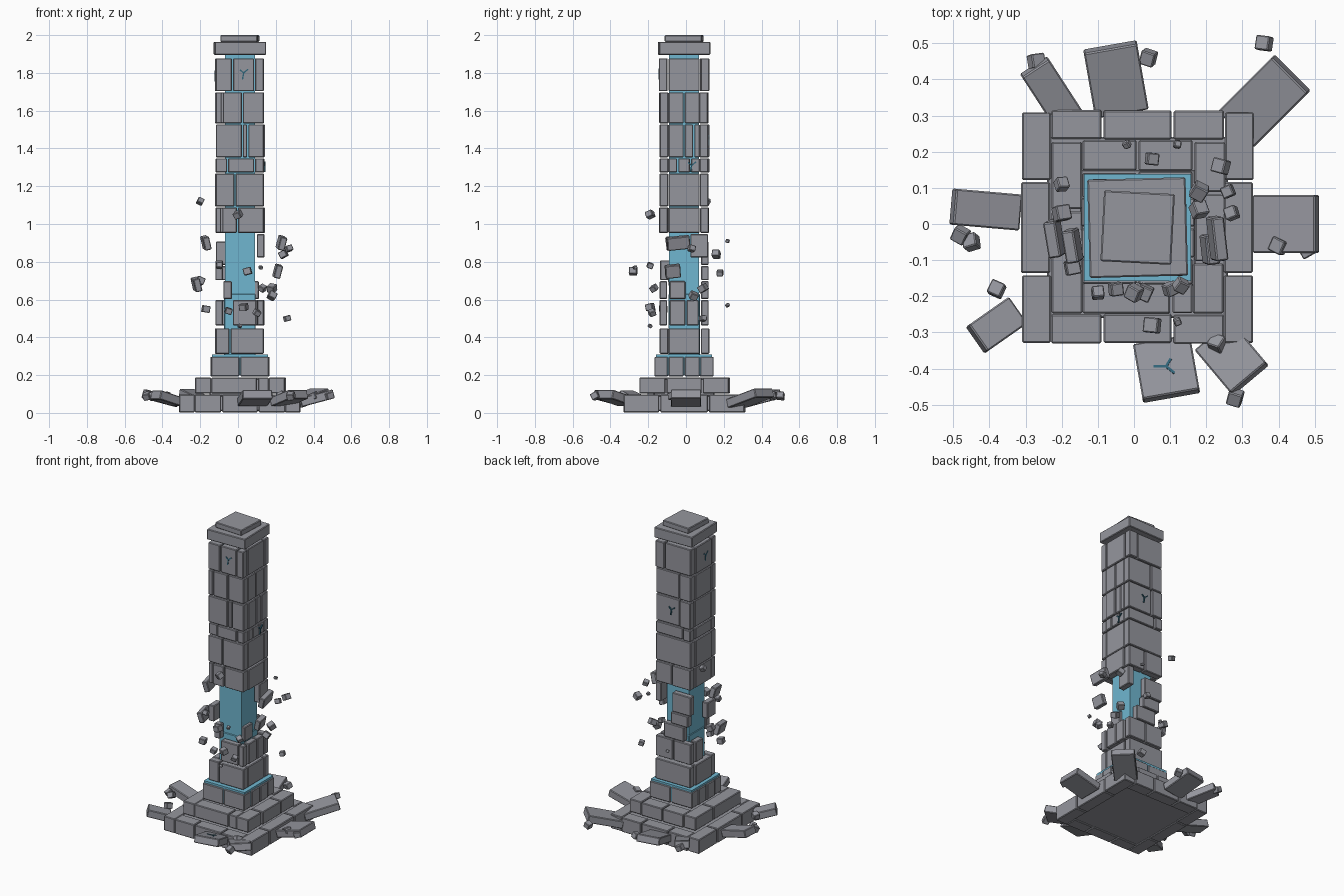
import bpy, bmesh, random
from math import radians
from mathutils import Matrix, Vector, Euler

random.seed(4)
if "Cube" in bpy.data.objects:
    bpy.data.objects.remove(bpy.data.objects["Cube"])

CENTER = Vector((0.01, -0.01, 0))
HALF = 0.13
SIDES = ("front", "left", "back", "right")


def material(name, rgb):
    m = bpy.data.materials.new(name)
    m.use_nodes = True
    m.diffuse_color = (*rgb, 1)
    m.node_tree.nodes["Principled BSDF"].inputs["Base Color"].default_value = (*rgb, 1)
    return m


STONE = material("grey stone", (0.3, 0.305, 0.34))
GLOW = material("blue core", (0.16, 0.47, 0.63))
CRACK = material("dark teal crack", (0.03, 0.13, 0.19))


def add_object(name, bm, mat, place, turn):
    mesh = bpy.data.meshes.new(name)
    bm.to_mesh(mesh)
    bm.free()
    mesh.materials.append(mat)
    ob = bpy.data.objects.new(name, mesh)
    bpy.context.collection.objects.link(ob)
    ob.location = place
    ob.rotation_euler = [radians(angle) for angle in turn]
    return ob


def box(name, place, size, mat=STONE, turn=(0, 0, 0), bevel=0.004):
    bm = bmesh.new()
    bmesh.ops.create_cube(bm, size=1, matrix=Matrix.Diagonal((*size, 1)))
    ob = add_object(name, bm, mat, place, turn)
    if bevel:
        mod = ob.modifiers.new("worn edges", "BEVEL")
        mod.width = bevel
        mod.segments = 1


def pillar(name, half, bottom, top, mat=STONE, twist=0, bevel=0.004):
    """Square block standing on the tower axis."""
    place = CENTER + Vector((0, 0, (bottom + top) / 2))
    box(name, place, (half * 2, half * 2, top - bottom), mat, (0, 0, twist), bevel)


def block(name, side, low, high, half, depth, bottom, top, gap=0.003):
    """Block on one side of the tower; low and high run along x or y."""
    middle = (low + high) / 2
    out = half - depth / 2
    x, y = {"front": (middle, -out), "back": (middle, out),
            "left": (out, middle), "right": (-out, middle)}[side]
    length = high - low - gap * 2
    size = (length, depth) if side in ("front", "back") else (depth, length)
    place = CENTER + Vector((x, y, (bottom + top) / 2))
    box(f"{name}_{side}", place, (*size, top - bottom - gap * 2))


def row(name, side, reach, cuts, half, depth, bottom, top):
    """Row of blocks split at cuts, which are fractions of the row."""
    ends = [-reach] + [reach * (cut * 2 - 1) for cut in cuts] + [reach]
    for low, high in zip(ends, ends[1:]):
        worn = half + random.uniform(-0.004, 0.004)
        block(name, side, low, high, worn, depth, bottom, top)


def ring(name, cuts, half, depth, bottom, top, whole):
    """Four rows; the sides named in whole run over the corners."""
    for side, side_cuts in zip(SIDES, cuts):
        reach = half if side in whole else half - depth
        row(name, side, reach, side_cuts, half, depth, bottom, top)


# Stepped base
thirds = (0.3, 0.7)
pillar("base_fill", 0.25, 0.01, 0.09)
pillar("second_fill", 0.16, 0.09, 0.18)
ring("base_step", [thirds] * 4, 0.322, 0.08, 0, 0.1, ("left", "right"))
ring("second_step", [[0.8], thirds, [0.5], [0.6]], 0.24, 0.085, 0.1, 0.19, ("left", "right"))
ring("third_step", [[0.5]] * 4, 0.155, 0.07, 0.19, 0.3, ("front", "back"))

# Glowing core
pillar("core_foot", 0.148, 0.2, 0.31, GLOW, bevel=0)
pillar("core_lower", 0.083, 0.3, 0.63, GLOW)
pillar("core_upper", 0.08, 0.63, 1.91, GLOW, bevel=0)

# Shaft courses: bottom, top and the front and left cuts
courses = [
    (0.31, 0.45, thirds[:1], ()), (0.95, 1.09, (0.13, 0.45), ()),
    (1.09, 1.27, (0.4,), ()), (1.27, 1.35, (0.25, 0.8), thirds),
    (1.35, 1.53, (0.55, 0.66), (0.5, 0.8)), (1.53, 1.7, (0.14, 0.55), (0.5,)),
    (1.7, 1.88, (0.35, 0.8), ()),
]
for bottom, top, front, left in courses:
    back = sorted(random.uniform(0.2, 0.8) for _ in front[1:])
    ring("course", (front, left, back, ()), HALF, 0.045, bottom, top, ("front", "back"))

# Broken middle: side, extent along it, bottom and top
broken = [
    ("front", -0.04, 0.09, 0.46, 0.6), ("front", 0.09, HALF, 0.46, 0.6),
    ("left", -0.08, 0.01, 0.46, 0.6), ("left", 0.01, 0.08, 0.46, 0.6),
    ("back", -HALF, 0, 0.46, 0.6), ("back", 0, HALF, 0.46, 0.6),
    ("right", 0, 0.08, 0.46, 0.6), ("front", -0.09, -0.04, 0.6, 0.7),
    ("back", -0.08, 0.07, 0.6, 0.7), ("right", -HALF, -0.04, 0.7, 0.81),
    ("back", -0.11, 0.02, 0.7, 0.78), ("back", -HALF, 0.01, 0.78, 0.91),
    ("left", 0.03, HALF, 0.82, 0.95),
]
for side, low, high, bottom, top in broken:
    block("broken_block", side, low, high, HALF, 0.04, bottom, top)
block("thin_block", "left", -0.08, 0.01, 0.1, 0.03, 0.6, 0.7)

# Cap
pillar("cap", 0.136, 1.896, 1.964, twist=1.5)
pillar("cap_top", 0.098, 1.964, 2, twist=-3)

# Fallen slabs leaning outward, each with rubble by its tip: x, y, length, width, heading
slabs = [
    (0.36, 0.34, 0.22, 0.14, 45), (0.42, 0, 0.18, 0.16, 0), (-0.05, 0.4, 0.19, 0.15, 100),
    (-0.22, 0.35, 0.21, 0.09, 123), (-0.41, 0.04, 0.19, 0.1, 175),
    (-0.38, -0.28, 0.14, 0.09, 215), (0.09, -0.4, 0.16, 0.16, 280), (0.27, -0.37, 0.16, 0.13, 310),
]
for x, y, length, width, heading in slabs:
    box("fallen_slab", (x, y, 0.078), (length, width, 0.048), turn=(0, -15, heading))


def rubble(name, place, size):
    turn = [random.uniform(-30, 30) for _ in range(3)]
    box(name, place, (size, size, size * 0.9), turn=turn, bevel=0.003)


ground = [(-0.27, 0.45), (0.04, 0.46), (0.36, 0.5), (-0.48, -0.03), (-0.45, -0.05),
          (-0.38, -0.18), (0.28, -0.48), (0.23, -0.33), (0.4, -0.06), (0.48, -0.07)]
for x, y in ground:
    rubble("ground_rubble", (x, y, 0.09), 0.04)

# Floating chunks and rubble around the break
chunks = [(0.23, -0.04, 0.9, 0.12), (0.21, -0.07, 0.75, 0.08),
          (-0.17, -0.06, 0.9, 0.09), (-0.22, -0.04, 0.68, 0.1)]
for x, y, z, length in chunks:
    tilt = 14 if x > 0 else -14
    box("floating_chunk", (x, y, z), (0.035, length, 0.07), turn=(6, tilt, 8))

floating = [
    (0.05, 0.18, 0.74), (0.05, -0.28, 0.75), (0.26, 0.09, 0.5), (0.24, 0.16, 0.84),
    (0.27, 0.03, 0.87), (-0.2, 0.11, 1.12), (-0.2, 0.03, 0.7), (0.03, -0.19, 0.56),
    (0.1, -0.18, 0.53), (-0.05, -0.18, 0.54), (-0.17, -0.12, 0.55), (0.13, -0.17, 0.66),
    (0.18, 0.09, 0.66), (0.18, 0.04, 0.62), (-0.1, -0.19, 0.78), (0, -0.19, 1.05),
]
for place in floating:
    rubble("floating_rubble", place, random.uniform(0.032, 0.042))
for place in [(-0.02, 0.22, 0.57), (0.01, -0.19, 0.46), (0.12, -0.27, 0.77), (0.12, 0.22, 0.91)]:
    rubble("floating_pebble", place, 0.02)


def crack(name, place, turn, size=0.05):
    """Three thin arms meeting in the middle."""
    bm = bmesh.new()
    for angle, reach in ((40, 0.6), (140, 0.5), (260, 0.7)):
        length = size * reach
        bmesh.ops.create_cube(bm, size=1, matrix=Matrix.Rotation(radians(angle), 4, "Z")
                              @ Matrix.Translation((length / 2, 0, 0))
                              @ Matrix.Diagonal((length, 0.007, 0.006, 1)))
    add_object(name, bm, CRACK, place, turn)


# Cracks on the shaft and on the front slab
for i, (side, along, height) in enumerate(zip(SIDES, (0.02, 0.04, 0.01, -0.02), (1.8, 1.31, 1.45, 1.79))):
    out = HALF + 0.002
    x, y = [(along, -out), (out, along), (along, out), (-out, along)][i]
    crack(f"{side}_crack", CENTER + Vector((x, y, height)), (90, 0, 90 * i))
lean = (0, -15, 280)
lift = Euler([radians(angle) for angle in lean]).to_matrix() @ Vector((0, 0, 0.024))
crack("slab_crack", Vector((0.09, -0.4, 0.078)) + lift, lean)
